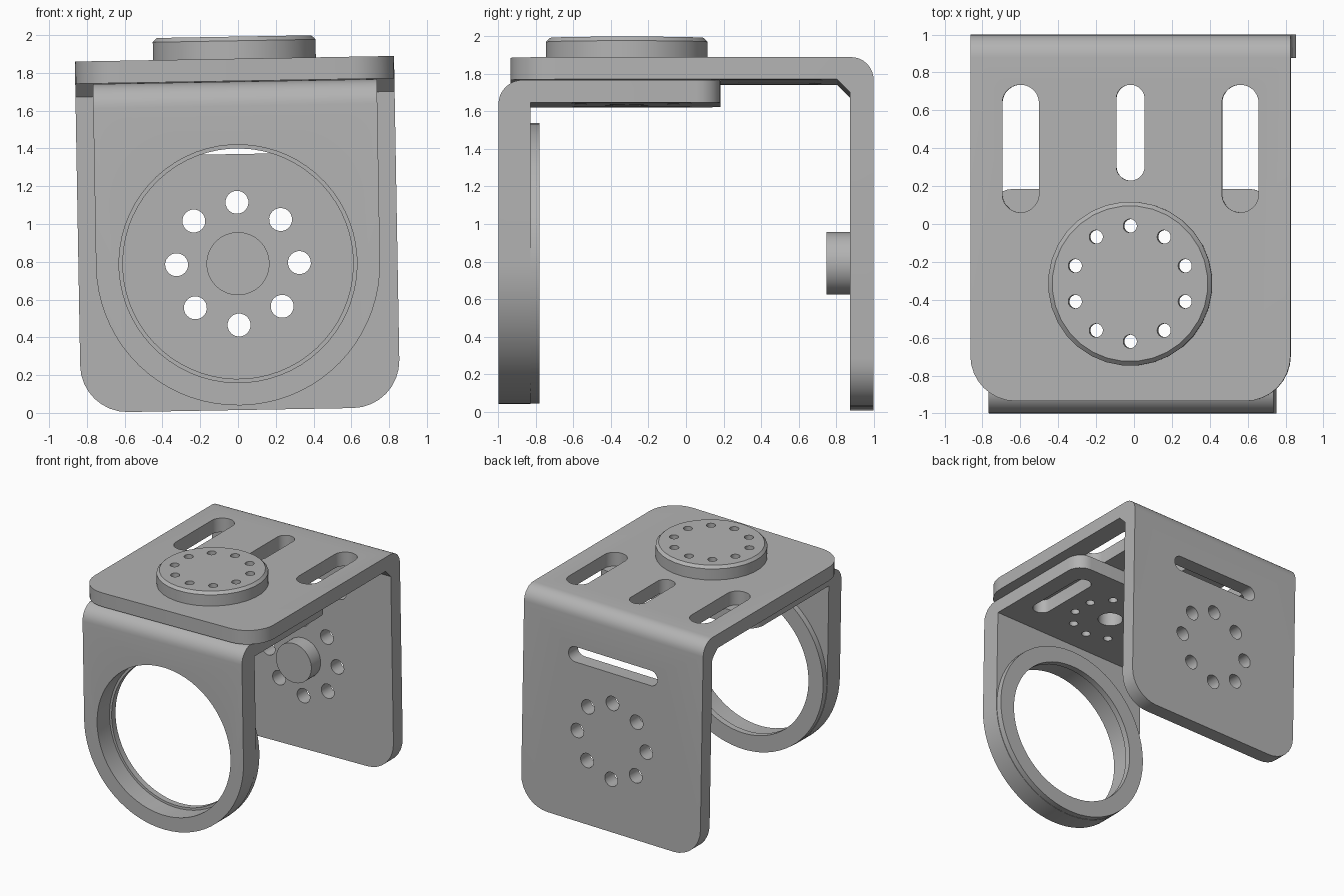
import bpy, bmesh
from math import sin, cos, pi, radians
from mathutils import Matrix, Vector

if "Cube" in bpy.data.objects:
    bpy.data.objects.remove(bpy.data.objects["Cube"])

grey = bpy.data.materials.new("metal grey")
grey.use_nodes = True
GREY = (0.45, 0.45, 0.45, 1)
grey.diffuse_color = GREY
grey.node_tree.nodes["Principled BSDF"].inputs["Base Color"].default_value = GREY

AXLE = 0.79        # height of the swivel axis
PIVOT_Y = -0.315   # centre of the top pivot disc
TILT = (Matrix.Translation((0, 0, AXLE)) @ Matrix.Rotation(radians(-1), 4, 'Y')
        @ Matrix.Translation((0, 0, -AXLE)))


def slot(u, v, r, half=0, along_u=False, n=32):
    """Outline of a slot; a plain circle when half is 0."""
    pts = []
    for i in range(n):
        a = 2 * pi * (i + 0.5) / n
        du, dv = cos(a), sin(a)
        su = half * (1 if du > 0 else -1) if along_u else 0
        sv = 0 if along_u else half * (1 if dv > 0 else -1)
        pts.append((u + r * du + su, v + r * dv + sv))
    return pts


def ring_of_holes(u, v, radius, r, count):
    return [slot(u + radius * sin(2 * pi * i / count),
                 v + radius * cos(2 * pi * i / count), r, n=20) for i in range(count)]


def prism(bm, pts, lo, hi, axis):
    """Extrude an outline along one axis."""
    place = {'x': lambda u, v, h: (h, u, v),
             'y': lambda u, v, h: (u, h, v),
             'z': lambda u, v, h: (u, v, h)}[axis]
    a = [bm.verts.new(place(u, v, lo)) for u, v in pts]
    b = [bm.verts.new(place(u, v, hi)) for u, v in pts]
    bm.faces.new(a)
    bm.faces.new(b[::-1])
    for i in range(len(a)):
        j = (i + 1) % len(a)
        bm.faces.new((a[i], b[i], b[j], a[j]))


def bevel(bm, test, offset, segments):
    """Round every edge whose two ends pass the test."""
    edges = [e for e in bm.edges if all(test(v.co) for v in e.verts)]
    bmesh.ops.bevel(bm, geom=edges, offset=offset, segments=segments,
                    profile=0.5, affect='EDGES')


def make_object(name, bm):
    bmesh.ops.recalc_face_normals(bm, faces=bm.faces)
    mesh = bpy.data.meshes.new(name)
    bm.to_mesh(mesh)
    bm.free()
    obj = bpy.data.objects.new(name, mesh)
    bpy.context.collection.objects.link(obj)
    return obj


def finish(name, bm, cuts=()):
    """Cut the openings (outline, low, high, axis), then tilt and shade."""
    obj = make_object(name, bm)
    if cuts:
        cbm = bmesh.new()
        for cut in cuts:
            prism(cbm, *cut)
        cutter = make_object("cutter", cbm)
        cutter.hide_render = True
        mod = obj.modifiers.new("openings", 'BOOLEAN')
        mod.operation, mod.solver, mod.object = 'DIFFERENCE', 'EXACT', cutter
        graph = bpy.context.evaluated_depsgraph_get()
        mesh = bpy.data.meshes.new_from_object(obj.evaluated_get(graph))
        obj.modifiers.clear()
        obj.data = mesh
        bpy.data.objects.remove(cutter)
    obj.data.transform(TILT)
    obj.data.materials.clear()
    obj.data.materials.append(grey)
    bpy.ops.object.select_all(action='DESELECT')
    obj.select_set(True)
    bpy.context.view_layer.objects.active = obj
    bpy.ops.object.shade_smooth_by_angle(angle=radians(30))
    return obj


def near(a, b):
    return abs(a - b) < 1e-4


pivot_holes = ring_of_holes(0, PIVOT_Y, 0.305, 0.036, 10)

# Outer bracket: top plate bent down into the back plate
W, TOP, UNDER, BOTTOM, TIP = 0.845, 1.875, 1.757, 0.015, -0.935
bm = bmesh.new()
prism(bm, [(TIP, TOP), (1, TOP), (1, BOTTOM), (0.875, BOTTOM), (0.875, UNDER), (TIP, UNDER)],
      -W, W, 'x')
for side in (-W, W):
    bevel(bm, lambda c: near(c.x, side) and near(c.y, TIP), 0.24, 8)
    bevel(bm, lambda c: near(c.x, side) and near(c.z, BOTTOM), 0.25, 8)
bevel(bm, lambda c: near(c.y, 1) and near(c.z, TOP), 0.12, 8)
bevel(bm, lambda c: near(c.y, 0.875) and near(c.z, UNDER), 0.07, 1)
cuts = [(slot(x, 0.398, 0.097, 0.24), 1.6, 1.95, 'z') for x in (-0.58, 0.58)]
cuts.append((slot(0, 0.482, 0.075, 0.178), 1.6, 1.95, 'z'))
cuts += [(h, 1.6, 1.95, 'z') for h in pivot_holes]
cuts.append((slot(0, 1.435, 0.065, 0.355, True), 0.8, 1.1, 'y'))
cuts += [(h, 0.8, 1.1, 'y') for h in ring_of_holes(0, AXLE, 0.325, 0.061, 8)]
finish("outer_bracket", bm, cuts)

# Inner bracket: short plate under the top, bent down into the ring plate
W, TOP, UNDER, BOTTOM, END = 0.752, 1.755, 1.635, 0.04, 0.185
bm = bmesh.new()
prism(bm, [(-1, TOP), (END, TOP), (END, UNDER), (-0.83, UNDER), (-0.83, BOTTOM), (-1, BOTTOM)],
      -W, W, 'x')
for side in (-W, W):
    bevel(bm, lambda c: near(c.x, side) and near(c.y, END), 0.13, 6)
    bevel(bm, lambda c: near(c.x, side) and near(c.z, BOTTOM), 0.748, 18)
bevel(bm, lambda c: near(c.y, -1) and near(c.z, TOP), 0.13, 8)
cuts = [(slot(0, AXLE, 0.63, n=64), -1.1, -0.8, 'y'),
        (slot(0, PIVOT_Y, 0.1), 1.5, 1.85, 'z')]
cuts += [(slot(x, -0.29, 0.075, 0.25), 1.5, 1.85, 'z') for x in (-0.53, 0.53)]
cuts += [(h, 1.5, 1.85, 'z') for h in pivot_holes]
finish("inner_bracket", bm, cuts)

# Collar behind the ring plate
bm = bmesh.new()
prism(bm, slot(0, AXLE, 0.748, n=72), -0.832, -0.78, 'y')
finish("ring_collar", bm, [(slot(0, AXLE, 0.61, n=64), -0.9, -0.7, 'y')])

# Pivot disc on the top plate
bm = bmesh.new()
prism(bm, slot(0, PIVOT_Y, 0.433), 1.87, 1.992, 'z')
bevel(bm, lambda c: near(c.z, 1.992), 0.022, 1)
finish("pivot_disc", bm, [(h, 1.8, 2.1, 'z') for h in pivot_holes])

# Axle pin on the inside of the back plate
bm = bmesh.new()
prism(bm, slot(0, AXLE, 0.167, n=40), 0.75, 0.88, 'y')
bevel(bm, lambda c: near(c.y, 0.75), 0.022, 3)
finish("axle_pin", bm)
